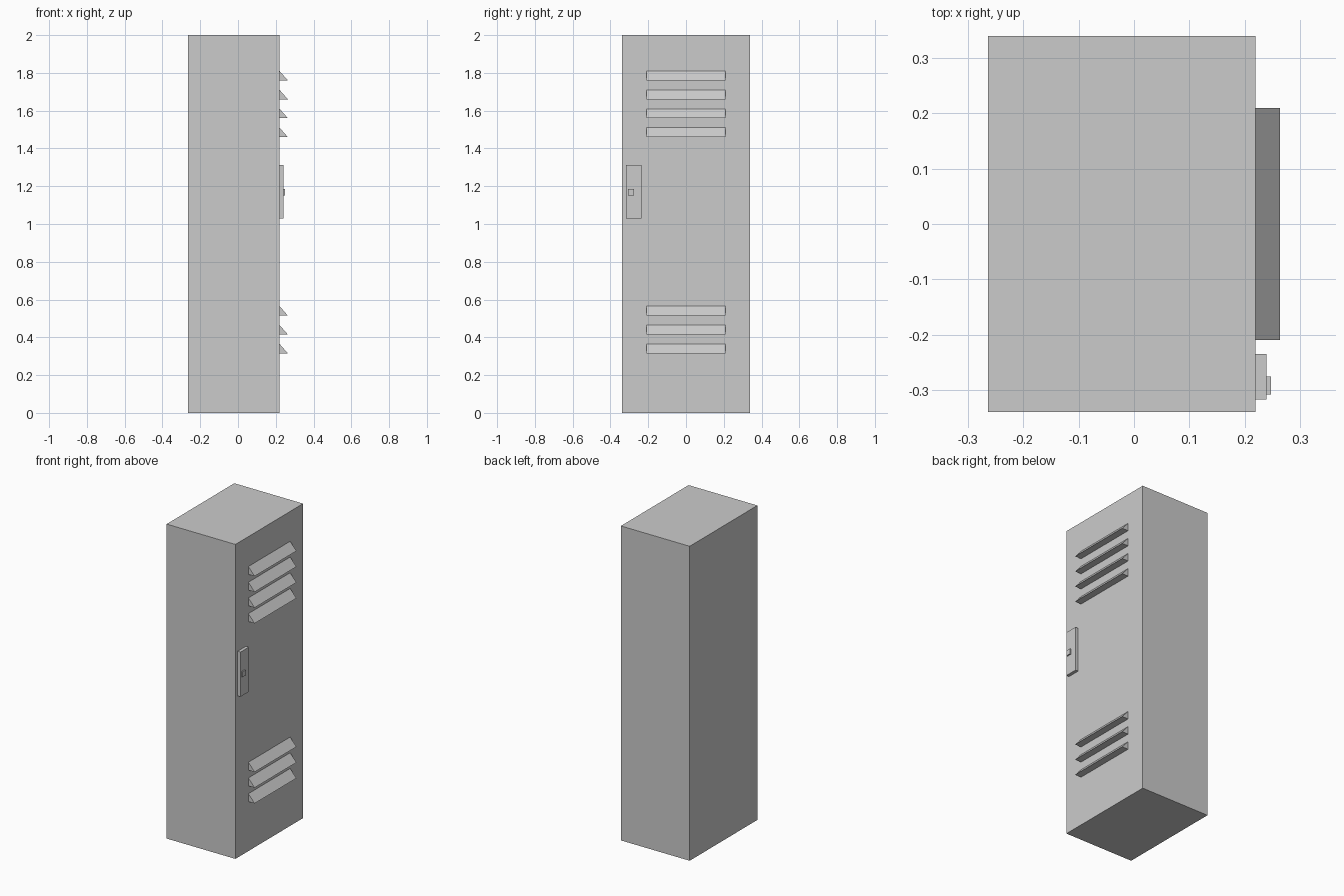
import bpy, bmesh

if "Cube" in bpy.data.objects:
    bpy.data.objects.remove(bpy.data.objects["Cube"])


def prism(name, profile, y0, y1):
    """Extrude an x-z profile along y."""
    bm = bmesh.new()
    face = bm.faces.new([bm.verts.new((x, y0, z)) for x, z in profile])
    ext = bmesh.ops.extrude_face_region(bm, geom=[face])
    verts = [g for g in ext["geom"] if isinstance(g, bmesh.types.BMVert)]
    bmesh.ops.translate(bm, verts=verts, vec=(0, y1 - y0, 0))
    bmesh.ops.recalc_face_normals(bm, faces=bm.faces)
    mesh = bpy.data.meshes.new(name)
    bm.to_mesh(mesh)
    bm.free()
    obj = bpy.data.objects.new(name, mesh)
    bpy.context.collection.objects.link(obj)
    return obj


def box(name, x0, x1, y0, y1, z0, z1):
    return prism(name, [(x0, z0), (x1, z0), (x1, z1), (x0, z1)], y0, y1)


DOOR = 0.22  # x of the door face

# Locker cabinet
box("cabinet", -0.264, DOOR, -0.34, 0.34, 0, 2)

# Vent louvres: wedge profile with flat underside
for label, bottom, count in (("upper", 1.46, 4), ("lower", 0.315, 3)):
    for i in range(count):
        z = bottom + 0.1 * i
        prism(f"{label}_louvre_{i + 1}",
              [(DOOR, z), (0.264, z), (DOOR, z + 0.05)], -0.21, 0.21)

# Latch plate and its small catch
box("latch_plate", DOOR, 0.24, -0.317, -0.235, 1.028, 1.312)
box("latch_catch", 0.24, 0.248, -0.308, -0.276, 1.151, 1.185)
